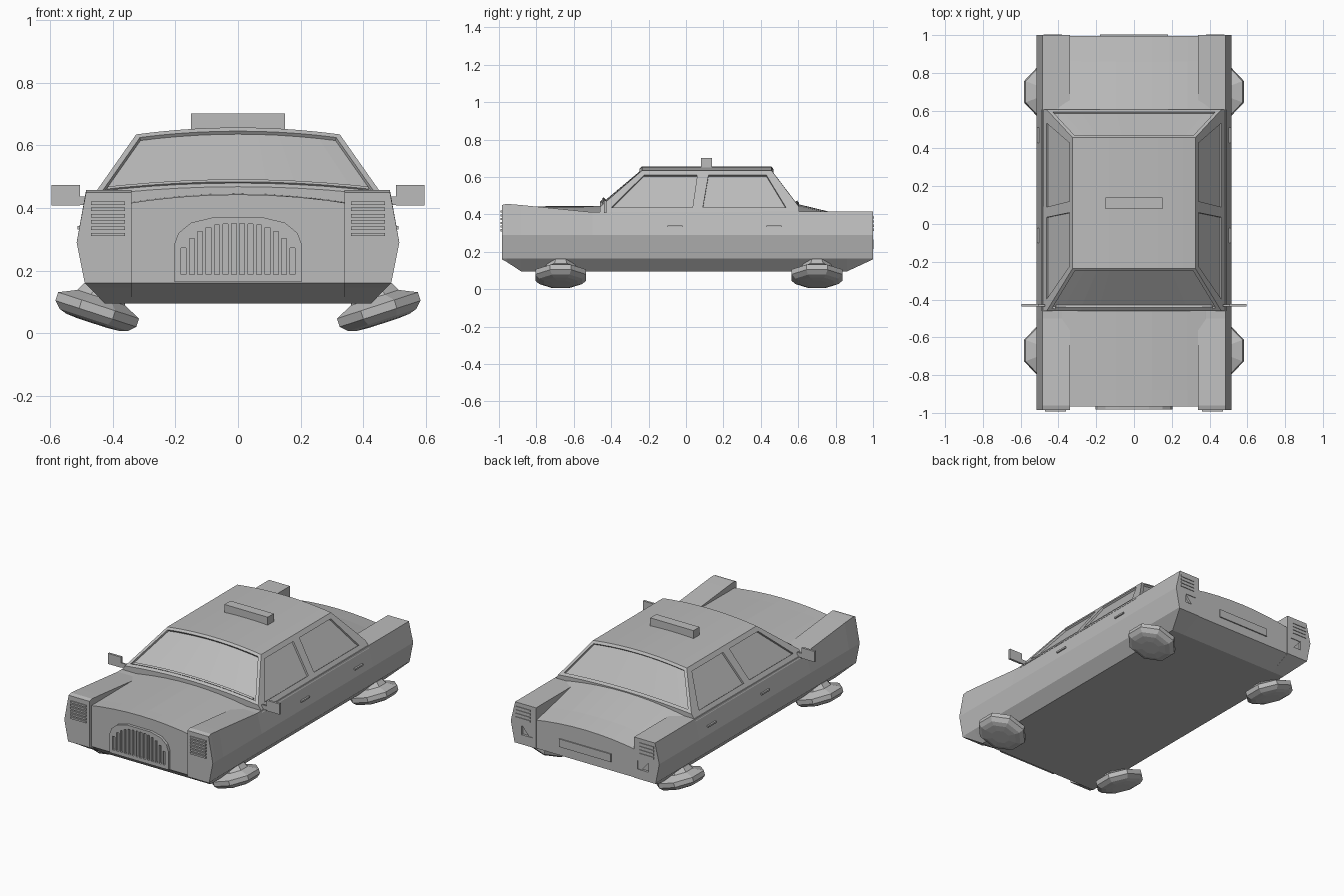
import bpy, bmesh, math
from mathutils import Matrix, Vector

if "Cube" in bpy.data.objects:
    bpy.data.objects.remove(bpy.data.objects["Cube"])

grey = bpy.data.materials.new("plain_grey")
grey.use_nodes = True
grey.diffuse_color = (0.5, 0.5, 0.5, 1)
grey.node_tree.nodes["Principled BSDF"].inputs["Base Color"].default_value = (0.5, 0.5, 0.5, 1)


def finish(name, bm):
    """Turn a bmesh into a named flat-shaded object."""
    bmesh.ops.recalc_face_normals(bm, faces=bm.faces)
    mesh = bpy.data.meshes.new(name)
    bm.to_mesh(mesh)
    bm.free()
    mesh.materials.append(grey)
    obj = bpy.data.objects.new(name, mesh)
    bpy.context.collection.objects.link(obj)
    return obj


def loft(sections, bm=None):
    """Skin a row of closed sections and cap both ends."""
    bm = bm or bmesh.new()
    rows = [[bm.verts.new(p) for p in s] for s in sections]
    n = len(rows[0])
    for a, b in zip(rows, rows[1:]):
        for i in range(n):
            j = (i + 1) % n
            bm.faces.new((a[i], a[j], b[j], b[i]))
    bm.faces.new(rows[0])
    bm.faces.new(rows[-1])
    bmesh.ops.recalc_face_normals(bm, faces=bm.faces)
    return bm


def box(bm, x0, x1, y0, y1, z0, z1):
    size = Matrix.Diagonal((x1 - x0, y1 - y0, z1 - z0, 1))
    centre = Matrix.Translation(((x0 + x1) / 2, (y0 + y1) / 2, (z0 + z1) / 2))
    bmesh.ops.create_cube(bm, size=1, matrix=centre @ size)


def box_object(name, *dims):
    bm = bmesh.new()
    box(bm, *dims)
    return finish(name, bm)


def mirrored(obj):
    """Make the right-hand twin of a left-hand part."""
    bm = bmesh.new()
    bm.from_mesh(obj.data)
    bmesh.ops.scale(bm, vec=(-1, 1, 1), verts=bm.verts)
    twin = finish(obj.name.replace("left", "right"), bm)
    return twin


def carve(obj, cutter_bm):
    """Subtract a cutter and bake the result."""
    cutter = finish("cutter", cutter_bm)
    cutter.hide_render = True
    mod = obj.modifiers.new("cut", "BOOLEAN")
    mod.operation, mod.solver, mod.object = "DIFFERENCE", "EXACT", cutter
    bpy.context.view_layer.update()
    deps = bpy.context.evaluated_depsgraph_get()
    mesh = bpy.data.meshes.new_from_object(obj.evaluated_get(deps))
    obj.modifiers.clear()
    obj.data = mesh
    bpy.data.objects.remove(cutter)


def arc(half, y, edge, centre, n=10):
    """Gently crowned line across the car, left to right."""
    ts = [1 - 2 * i / n for i in range(n + 1)]
    return [(half * t, y, centre - (centre - edge) * t * t) for t in ts]


# Body sides with raised fenders: station, underside width, underside, top
stations = [(-.985, .488, .16, .45), (-.96, .475, .147, .457), (-.88, .425, .095, .45),
            (-.5, .425, .095, .412), (.6, .425, .095, .415), (.86, .425, .095, .415),
            (1, .488, .16, .415)]
side = finish("left_body_side", loft([
    [(.34, y, zb), (xb, y, zb), (.49, y, .165), (.515, y, .29), (.485, y, top), (.34, y, top)]
    for y, xb, zb, top in stations]))

# Rear lamp pocket
bm = bmesh.new()
box(bm, .365, .44, .985, 1.05, .22, .275)
carve(side, bm)
mirrored(side)

# Centre body: crowned hood, floor and sloping trunk
def centre_section(y, zb, edge, centre):
    return arc(.47, y, edge, centre) + [(-.34, y, zb), (.34, y, zb)]

finish("centre_body", loft([
    centre_section(-.965, .16, .393, .443), centre_section(-.88, .095, .393, .443),
    centre_section(-.45, .095, .395, .446), centre_section(.6, .095, .405, .455),
    centre_section(.86, .095, .342, .392), centre_section(.996, .16, .312, .365)]))

# Cabin with crowned roof
def cabin_section(y, half, edge, centre):
    return arc(half, y, edge, centre) + [(-.49, y, .40), (.49, y, .40)]

bm = loft([cabin_section(-.46, .462, .44, .468), cabin_section(-.235, .325, .635, .657),
           cabin_section(.457, .325, .635, .657), cabin_section(.605, .462, .44, .46)])

# Recessed windshield and rear window
for sign in (-1, 1):
    pane = [f for f in bm.faces if f.normal.z > .3 and f.normal.y * sign > .4]
    bmesh.ops.inset_region(bm, faces=pane, thickness=.018, use_even_offset=True)
    bmesh.ops.inset_region(bm, faces=pane, thickness=.001, depth=-.012, use_even_offset=True)
cabin = finish("cabin", bm)

# Recessed side windows
def on_side(y, z, out):
    normal = Vector((.235, 0, .165)).normalized()
    return Vector((.49 - (z - .40) * .702, y, z)) + normal * out

windows = [[(-.40, .437), (-.225, .61), (.06, .61), (.035, .437)],
           [(.09, .437), (.12, .61), (.43, .61), (.535, .437)]]
for sign in (-1, 1):
    for shape in windows:
        bm = loft([[on_side(y, z, out) for y, z in shape] for out in (-.012, .05)])
        bmesh.ops.scale(bm, vec=(sign, 1, 1), verts=bm.verts)
        carve(cabin, bm)

# Roof sign
box_object("roof_sign", -.15, .15, .08, .14, .64, .702)

# Radiator grille with upright slots under an arched top
half_arch = [(.205, .165), (.205, .28), (.19, .32), (.15, .353), (.08, .37)]
outline = half_arch + [(-x, z) for x, z in reversed(half_arch)]
grille = finish("grille", loft([[(x, y, z) for x, z in outline] for y in (-.982, -.95)]))
bm = bmesh.new()
for i in range(14):
    x = (i - 6.5) * .0268
    top = .35 - .085 * abs(x / .18) ** 3
    box(bm, x - .008, x + .008, -1, -.968, .188, top)
carve(grille, bm)

# Lamp louvres, front and rear
def louvres(name, x0, x1, y0, y1, low, count, pitch):
    bm = bmesh.new()
    for i in range(count):
        z = low + i * pitch
        box(bm, x0, x1, y0, y1, z, z + pitch * .55)
    mirrored(finish(name, bm))

louvres("left_front_louvres", .36, .47, -.992, -.98, .31, 6, .02)
louvres("left_rear_louvres", .38, .478, .99, 1.004, .312, 4, .022)

# Rear plate
box_object("rear_plate", -.18, .18, .99, 1.003, .215, .265)

# Door handles
for name, y in (("left_front_handle", -.1), ("left_rear_handle", .43)):
    mirrored(box_object(name, .49, .513, y, y + .08, .332, .342))

# Door mirrors on short arms
bm = bmesh.new()
box(bm, .505, .595, -.438, -.424, .408, .474)
box(bm, .47, .51, -.436, -.426, .41, .437)
mirrored(finish("left_door_mirror", bm))

# Tilted octagonal hover pods with struts
profile = [(.05, -.044), (.09, -.041), (.115, -.033), (.136, -.012), (.136, .016),
           (.08, .042), (.065, .07)]
angles = [math.radians(22.5 + 45 * i) for i in range(8)]
for name, y in (("front", -.67), ("rear", .70)):
    bm = loft([[(r * 1.08 * math.cos(a), r * 1.08 * math.sin(a), h) for a in angles]
               for r, h in profile])
    place = Matrix.Translation((.45, y, .074)) @ Matrix.Rotation(math.radians(-18), 4, "Y")
    bmesh.ops.transform(bm, matrix=place, verts=bm.verts)
    box(bm, .36, .40, y - .03, y + .03, .05, .11)
    mirrored(finish("left_" + name + "_hover_pod", bm))
